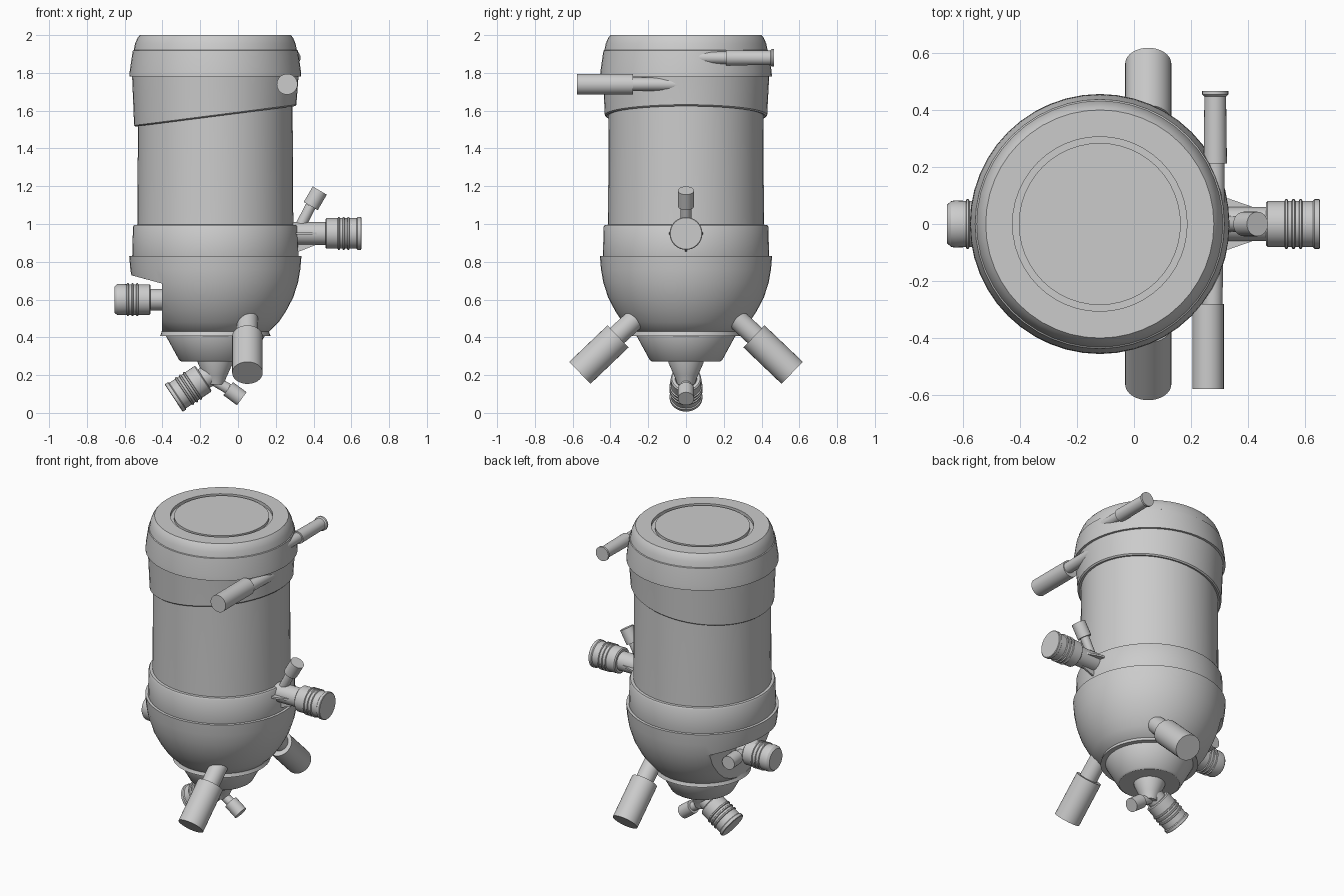
import bpy, bmesh, math
from mathutils import Vector

if "Cube" in bpy.data.objects:
    bpy.data.objects.remove(bpy.data.objects["Cube"])

CX = -0.12  # vertical body axis


def lathe(name, profile, origin=(CX, 0, 0), axis=(0, 0, 1), seg=48, warp=None):
    """Revolve (radius, distance) points round an axis; ends are capped."""
    bm = bmesh.new()
    rot = Vector((0, 0, 1)).rotation_difference(Vector(axis).normalized())
    rings = []
    for r, t in profile:
        ring = []
        for i in range(seg):
            a = 2 * math.pi * i / seg
            co = Vector((r * math.cos(a), r * math.sin(a), t))
            if warp:
                co = warp(co)
            ring.append(bm.verts.new(rot @ co + Vector(origin)))
        rings.append(ring)
    for a, b in zip(rings, rings[1:]):
        for i in range(seg):
            j = (i + 1) % seg
            bm.faces.new((a[i], a[j], b[j], b[i]))
    bm.faces.new(rings[0][::-1])
    bm.faces.new(rings[-1])
    return finish(name, bm)


def finish(name, bm):
    bmesh.ops.recalc_face_normals(bm, faces=bm.faces)
    mesh = bpy.data.meshes.new(name)
    bm.to_mesh(mesh)
    bm.free()
    obj = bpy.data.objects.new(name, mesh)
    bpy.context.collection.objects.link(obj)
    return obj


def prism(name, xz, y0, y1):
    """Extrude an outline in the x-z plane along y."""
    bm = bmesh.new()
    a = [bm.verts.new((x, y0, z)) for x, z in xz]
    b = [bm.verts.new((x, y1, z)) for x, z in xz]
    bm.faces.new(a)
    bm.faces.new(b[::-1])
    for i in range(len(a)):
        j = (i + 1) % len(a)
        bm.faces.new((a[i], b[i], b[j], a[j]))
    return finish(name, bm)


def tube(name, start, end, r, seg=32):
    d = Vector(end) - Vector(start)
    return lathe(name, [(r, 0), (r, d.length)], start, d, seg)


def connector(name, start, axis, rounded=False):
    """Thick hose coupling with three ribs and an end collar."""
    p = [(0.074, 0), (0.081, 0.006)]
    for t in (0.065, 0.09, 0.115):
        p += [(0.081, t), (0.087, t + 0.003), (0.087, t + 0.01), (0.081, t + 0.013)]
    if rounded:
        p += [(0.083, 0.165), (0.08, 0.18), (0.068, 0.193)]
    else:
        p += [(0.081, 0.165), (0.087, 0.17), (0.087, 0.187), (0.083, 0.19)]
    return lathe(name, p, start, axis, 32)


def small_port(name, root, neck, end):
    tube(name + "_neck", root, neck, 0.028, 24)
    tube(name + "_cap", neck, end, 0.043, 24)


# Lid with a circular groove
lathe("lid", [(0.42, 1.90), (0.432, 1.92), (0.425, 1.955), (0.412, 1.985), (0.4, 2.0),
              (0.306, 2.0), (0.306, 1.98), (0.284, 1.98), (0.284, 1.998)])

# Upper collar and the slanted sleeve under it
lathe("upper_collar", [(0.40, 1.78), (0.455, 1.78), (0.453, 1.81), (0.44, 1.9),
                       (0.437, 1.918), (0.425, 1.925)])


def slant(co):
    return co + Vector((0, 0, 0.128 * co.x)) if co.z < 1.65 else co


lathe("slanted_sleeve", [(0.40, 1.575), (0.422, 1.57), (0.43, 1.577), (0.431, 1.6),
                         (0.441, 1.79)], warp=slant)

# Main cylinder and lower collar
lathe("main_cylinder", [(0.415, 0.9), (0.413, 0.98), (0.408, 1.8)])
lathe("lower_collar", [(0.435, 0.81), (0.44, 0.83), (0.436, 0.985), (0.43, 0.995),
                       (0.40, 0.997)])

# Bowl with a cut-out on the left
bowl = lathe("bowl", [(0.25, 0.415), (0.285, 0.43), (0.335, 0.48), (0.375, 0.54),
                      (0.412, 0.61), (0.438, 0.69), (0.45, 0.76), (0.456, 0.83),
                      (0.42, 0.832)])
cutter = prism("bowl_cutter", [(-0.7, 0.77), (-0.57, 0.73), (-0.403, 0.685),
                               (-0.403, 0.3), (-0.7, 0.3)], -0.7, 0.7)
cutter.hide_render = True
mod = bowl.modifiers.new("cut_out", 'BOOLEAN')
mod.object = cutter
mod.operation = 'DIFFERENCE'
mod.solver = 'EXACT'
bpy.context.view_layer.objects.active = bowl
bowl.select_set(True)
bpy.ops.object.modifier_apply(modifier=mod.name)
bpy.data.objects.remove(cutter)

# Ring, bottom cone and outlet funnel
lathe("bottom_ring", [(0.25, 0.408), (0.292, 0.408), (0.288, 0.418), (0.283, 0.435),
                      (0.25, 0.436)])
lathe("bottom_cone", [(0.18, 0.272), (0.192, 0.28), (0.262, 0.408), (0.262, 0.42)])
lathe("outlet_funnel", [(0.045, 0.15), (0.055, 0.18), (0.064, 0.2), (0.093, 0.265),
                        (0.095, 0.28)], seg=32)

# Bottom outlet
tube("outlet_elbow", (-0.11, 0, 0.225), (-0.2, 0, 0.17), 0.058)
connector("outlet_connector", (-0.182, 0, 0.183), (-0.83, 0, -0.55))
small_port("outlet_port", (-0.15, 0, 0.185), (-0.052, 0, 0.128), (0.02, 0, 0.075))

# Right side connector with its gussets
tube("right_pipe", (0.25, 0, 0.95), (0.48, 0, 0.95), 0.06)
connector("right_connector", (0.463, 0, 0.95), (1, 0, 0))
small_port("right_port", (0.32, 0, 0.97), (0.385, 0, 1.095), (0.433, 0, 1.177))
prism("right_lower_gusset", [(0.28, 0.85), (0.325, 0.855), (0.44, 0.9), (0.28, 0.93)],
      -0.006, 0.006)
for s, side in ((-1, "front"), (1, "back")):
    g = prism("right_" + side + "_gusset",
              [(0.28, 0.09), (0.33, 0.09), (0.43, 0.055), (0.28, 0.03)], -0.006, 0.006)
    g.rotation_euler.x = s * math.pi / 2
    g.location.z = 0.95

# Left side connector in the cut-out
tube("left_pipe", (-0.36, 0, 0.6), (-0.48, 0, 0.6), 0.057)
connector("left_connector", (-0.462, 0, 0.6), (-1, 0, 0), rounded=True)
small_port("left_port", (-0.432, 0, 0.6), (-0.445, 0.11, 0.6), (-0.452, 0.205, 0.6))

# Pair of sloping legs, front and back
for s, side in ((-1, "front"), (1, "back")):
    tube(side + "_leg_neck", (0.05, s * 0.25, 0.515), (0.05, s * 0.38, 0.395), 0.055)
    tube(side + "_leg", (0.05, s * 0.36, 0.405), (0.05, s * 0.562, 0.212), 0.081)

# Tangential pipes near the top
tube("front_inlet_neck", (0.28, 0.0, 1.74), (0.275, -0.3, 1.74), 0.035)
tube("front_inlet", (0.26, -0.28, 1.74), (0.26, -0.578, 1.74), 0.055)
tube("back_inlet_neck", (0.285, 0.05, 1.88), (0.285, 0.23, 1.88), 0.032)
lathe("back_inlet", [(0.041, 0), (0.038, 0.235), (0.046, 0.242), (0.046, 0.255)],
      (0.285, 0.212, 1.88), (0, 1, 0), 24)

# Smooth round surfaces, keep hard edges
bpy.ops.object.select_all(action='SELECT')
bpy.context.view_layer.objects.active = bowl
bpy.ops.object.shade_smooth_by_angle(angle=math.radians(30))
